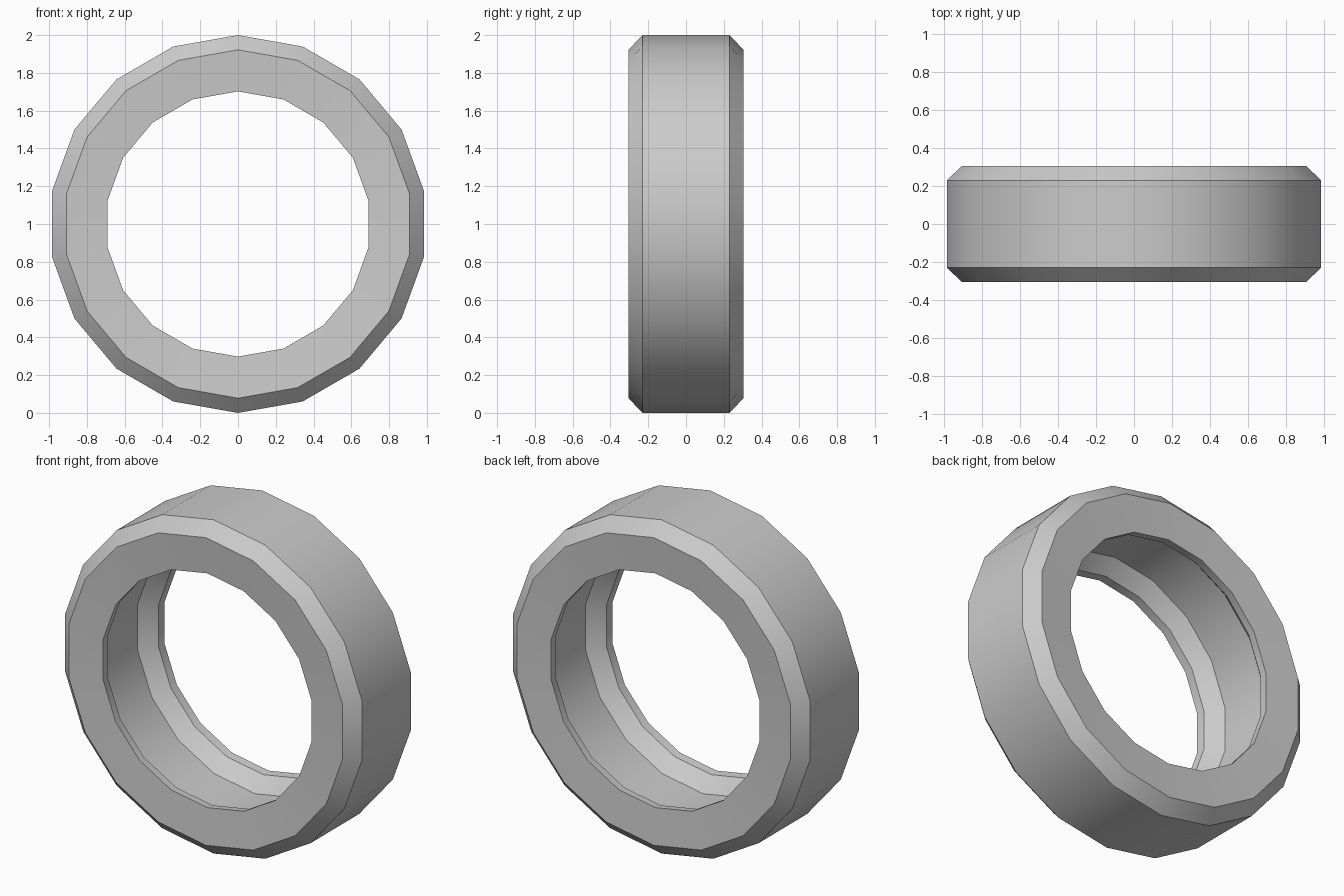
import bpy, bmesh, math

if "Cube" in bpy.data.objects:
    bpy.data.objects.remove(bpy.data.objects["Cube"])

SIDES = 18
# Half cross-section as (y, radius): tread, slightly dished sidewall, bead lip, inner bevel
half = [(0.23, 1.0), (0.305, 0.922), (0.29, 0.702), (0.24, 0.707), (0.16, 0.79)]
# Closed loop: right half followed by mirrored left half
profile = half + [(-y, r) for y, r in reversed(half)]


def lathe(name, prof, sides):
    bm = bmesh.new()
    rings = []
    for i in range(sides):
        a = 2 * math.pi * i / sides
        rings.append([bm.verts.new((r * math.sin(a), y, 1 + r * math.cos(a))) for y, r in prof])
    n = len(prof)
    for i in range(sides):
        p, q = rings[i], rings[(i + 1) % sides]
        for j in range(n):
            k = (j + 1) % n
            bm.faces.new((p[j], p[k], q[k], q[j]))
    bmesh.ops.recalc_face_normals(bm, faces=bm.faces)
    me = bpy.data.meshes.new(name)
    bm.to_mesh(me)
    bm.free()
    ob = bpy.data.objects.new(name, me)
    bpy.context.collection.objects.link(ob)
    return ob


# Tyre ring
tyre = lathe("tyre", profile, SIDES)
bpy.context.view_layer.objects.active = tyre
tyre.select_set(True)
bpy.ops.object.shade_smooth_by_angle(angle=math.radians(30))
